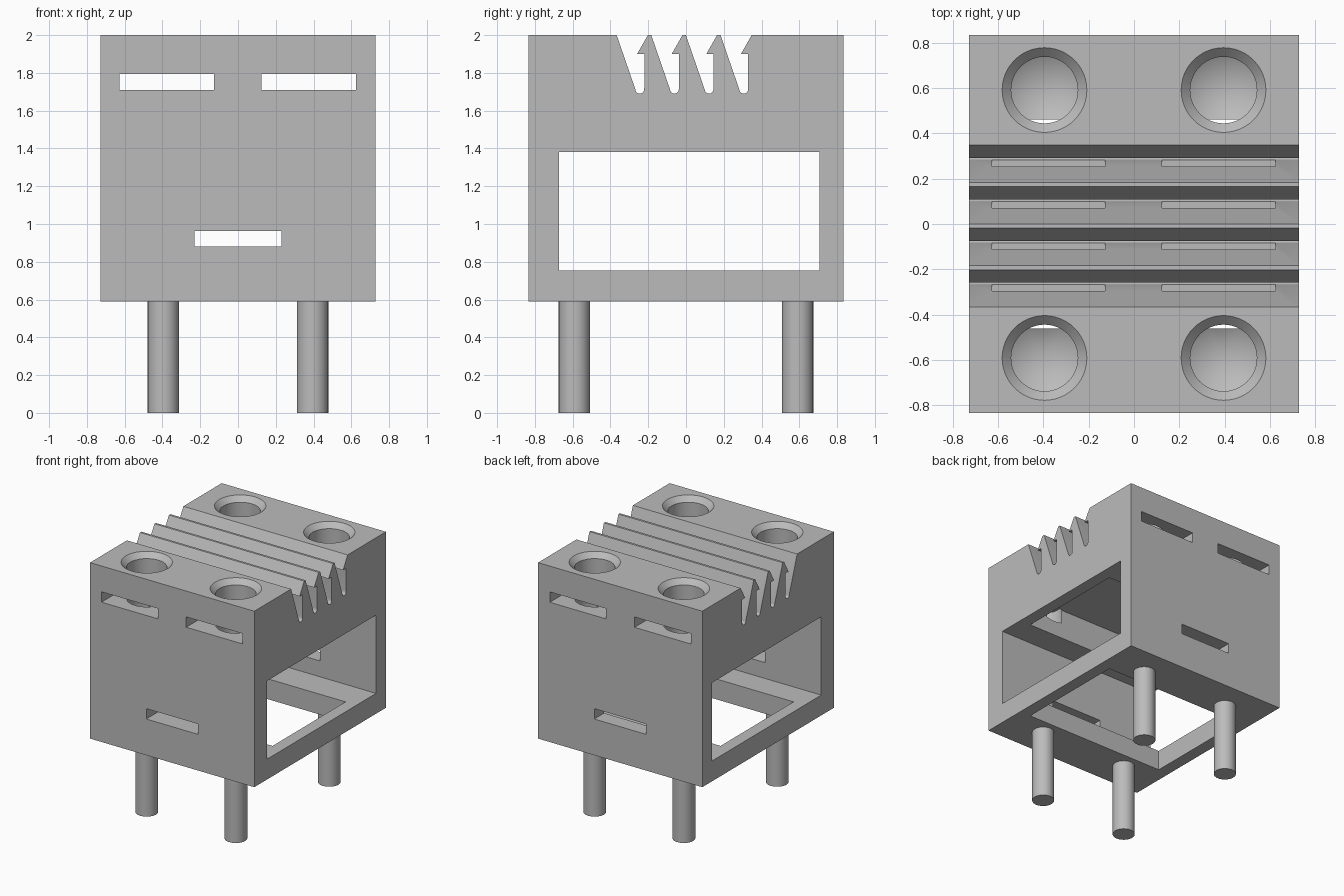
import bpy, bmesh, math

if "Cube" in bpy.data.objects:
    bpy.data.objects.remove(bpy.data.objects["Cube"], do_unlink=True)

gray = bpy.data.materials.new("plain gray")
gray.use_nodes = True
gray.diffuse_color = (0.5, 0.5, 0.5, 1)
gray.node_tree.nodes["Principled BSDF"].inputs["Base Color"].default_value = (0.5, 0.5, 0.5, 1)


def finish(name, bm):
    bmesh.ops.recalc_face_normals(bm, faces=bm.faces)
    mesh = bpy.data.meshes.new(name)
    bm.to_mesh(mesh)
    bm.free()
    mesh.materials.append(gray)
    ob = bpy.data.objects.new(name, mesh)
    bpy.context.collection.objects.link(ob)
    return ob


def extrude_x(name, profile, half):
    """Extrude a (y, z) outline along x."""
    bm = bmesh.new()
    face = bm.faces.new([bm.verts.new((-half, y, z)) for y, z in profile])
    new = bmesh.ops.extrude_face_region(bm, geom=[face])["geom"]
    bmesh.ops.translate(bm, vec=(2 * half, 0, 0),
                        verts=[v for v in new if isinstance(v, bmesh.types.BMVert)])
    return finish(name, bm)


def box(name, xs, ys, zs):
    bm = bmesh.new()
    bmesh.ops.create_cube(bm, size=1)
    for v in bm.verts:
        v.co = [(r[0] + r[1]) / 2 + c * (r[1] - r[0]) for c, r in zip(v.co, (xs, ys, zs))]
    return finish(name, bm)


def lathe(name, x, y, profile, sides=48):
    """Revolve (radius, z) rings, top to bottom; a zero radius makes a tip."""
    bm = bmesh.new()
    rings = []
    for r, z in profile:
        n = sides if r else 1
        rings.append([bm.verts.new((x + r * math.cos(math.tau * i / n),
                                    y + r * math.sin(math.tau * i / n), z)) for i in range(n)])
    for a, b in zip(rings, rings[1:]):
        for i in range(sides):
            j = (i + 1) % sides
            bm.faces.new([a[i], a[j], b[0]] if len(b) == 1 else [a[i], a[j], b[j], b[i]])
    for ring in (rings[0], rings[-1]):
        if len(ring) > 1:
            bm.faces.new(ring)
    return finish(name, bm)


def cut(target, cutter):
    mod = target.modifiers.new("cut", "BOOLEAN")
    mod.operation = "DIFFERENCE"
    mod.solver = "EXACT"
    mod.object = cutter
    bpy.context.view_layer.update()
    graph = bpy.context.evaluated_depsgraph_get()
    mesh = bpy.data.meshes.new_from_object(target.evaluated_get(graph))
    target.modifiers.clear()
    target.data = mesh
    bpy.data.objects.remove(cutter, do_unlink=True)


def smooth(ob):
    bpy.ops.object.select_all(action="DESELECT")
    ob.select_set(True)
    bpy.context.view_layer.objects.active = ob
    bpy.ops.object.shade_smooth_by_angle(angle=math.radians(30))


# Block outline with four barbed belt grooves on top
outline = [(-0.833, 0.59), (-0.833, 2)]
for k in range(4):
    y = -0.367 + 0.1833 * k
    outline += [(y, 2), (y + 0.1, 1.71)]
    for a in range(200, 360, 20):
        t = math.radians(a)
        outline.append((y + 0.1225 + 0.0235 * math.cos(t), 1.7135 + 0.0235 * math.sin(t)))
    outline += [(y + 0.146, 1.72), (y + 0.146, 1.9), (y + 0.108, 1.9), (y + 0.165, 2)]
outline += [(0.833, 2), (0.833, 0.59)]
body = extrude_x("block", outline, 0.728)

# Side tunnel, and the rectangular opening in floor and ceiling
cut(body, box("tunnel", (-1, 1), (-0.672, 0.708), (0.753, 1.38)))
cut(body, box("opening", (-0.63, 0.63), (-0.462, 0.462), (0.5, 1.62)))

# Slots running front to back
cut(body, box("low_slot", (-0.23, 0.23), (-1, 1), (0.88, 0.963)))
for x in (-0.377, 0.374):
    cut(body, box("high_slot", (x - 0.25, x + 0.25), (-1, 1), (1.71, 1.793)))

# Countersunk blind holes above, legs below
for sx in (-1, 1):
    for sy in (-1, 1):
        cut(body, lathe("hole", sx * 0.395, sy * 0.591,
                        [(0.197, 2.01), (0.147, 1.96), (0.147, 1.51), (0, 1.43)]))
        side = ("left" if sx > 0 else "right") + ("_front" if sy < 0 else "_back")
        smooth(lathe(side + "_leg", sx * 0.395, sy * 0.591, [(0.083, 0.592), (0.083, 0)]))
smooth(body)
